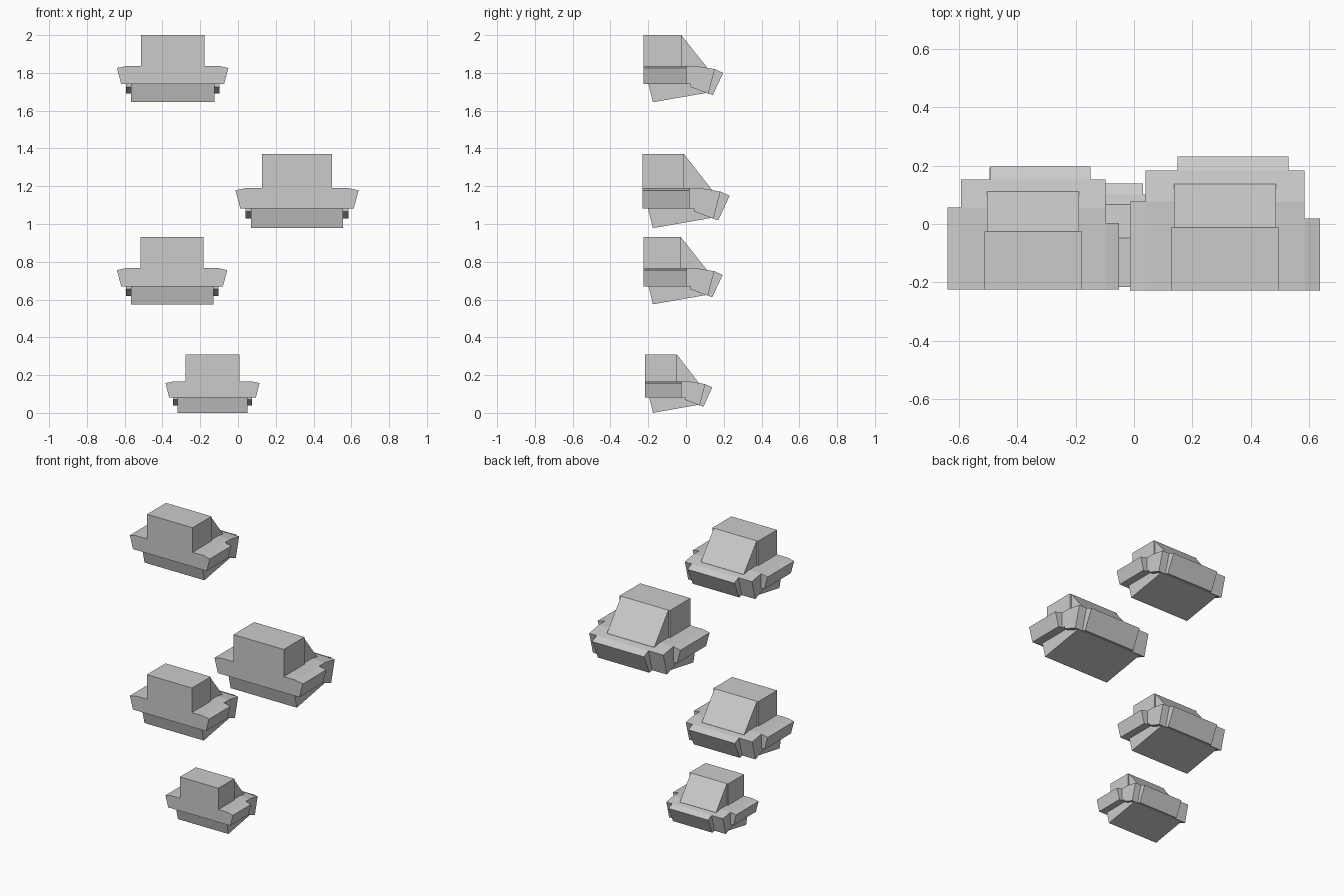
import bpy, bmesh

if "Cube" in bpy.data.objects:
    bpy.data.objects.remove(bpy.data.objects["Cube"])

# Reference unit: width 0.59, y from -0.224 to 0.197, height 0.355
W, Y0, Y1, H = 0.59, -0.224, 0.197, 0.355


def prism(name, profile, axis, lo, hi, place):
    """Extrude a (y,z) profile along x, or an (x,z) profile along y."""
    bm = bmesh.new()
    ends = []
    for t in (lo, hi):
        ring = []
        for a, z in profile:
            p = (t, a, z) if axis == 'x' else (a, t, z)
            ring.append(bm.verts.new(place(p)))
        ends.append(ring)
    n = len(profile)
    for ring in ends:
        bm.faces.new(ring)
    for i in range(n):
        j = (i + 1) % n
        bm.faces.new((ends[0][i], ends[0][j], ends[1][j], ends[1][i]))
    bmesh.ops.recalc_face_normals(bm, faces=bm.faces)
    mesh = bpy.data.meshes.new(name)
    bm.to_mesh(mesh)
    bm.free()
    ob = bpy.data.objects.new(name, mesh)
    bpy.context.collection.objects.link(ob)
    return ob


def unit(cx, width, ya, yb, z0, height):
    def place(p):
        return (cx + p[0] * width / W,
                ya + (p[1] - Y0) * (yb - ya) / (Y1 - Y0),
                z0 + p[2] * height / H)

    # upper housing and its slanted rear panel
    prism("upper_housing", [(Y0, .18), (Y0, H), (-.025, H), (-.025, .18)],
          'x', -.168, .168, place)
    prism("slanted_panel", [(-.03, .18), (-.03, H), (-.025, H), (.112, .183), (.112, .175)],
          'x', -.158, .158, place)
    # middle band, drooping at the rear
    prism("middle_band", [(Y0, .095), (Y0, .191), (.057, .191), (.153, .175),
                          (.118, .045), (.025, .080), (.025, .095)],
          'x', -.2475, .2475, place)
    # flared side lips, the left one longer
    for side, end, name in ((-1, .057, "left_lip"), (1, .003, "right_lip")):
        prof = [(side * x, z) for x, z in
                ((.2475, .191), (.295, .181), (.272, .095), (.2475, .095))]
        prism(name, prof, 'y', Y0, end, place)
    # tilted rear lip, offset to the right
    prism("rear_lip", [(.153, .175), (Y1, .155), (.142, .038), (.118, .045)],
          'x', -.148, .197, place)
    # sloping underside
    prism("lower_hull", [(-.199, .097), (-.175, 0), (.115, .05), (.1, .097)],
          'x', -.221, .221, place)


# four stacked units, bottom to top
for args in ((-.135, .498, -.216, .139, 0, .309),
             (-.349, .584, -.224, .194, .575, .355),
             (.3125, .652, -.229, .231, .978, .393),
             (-.346, .59, -.224, .197, 1.645, .355)):
    unit(*args)
